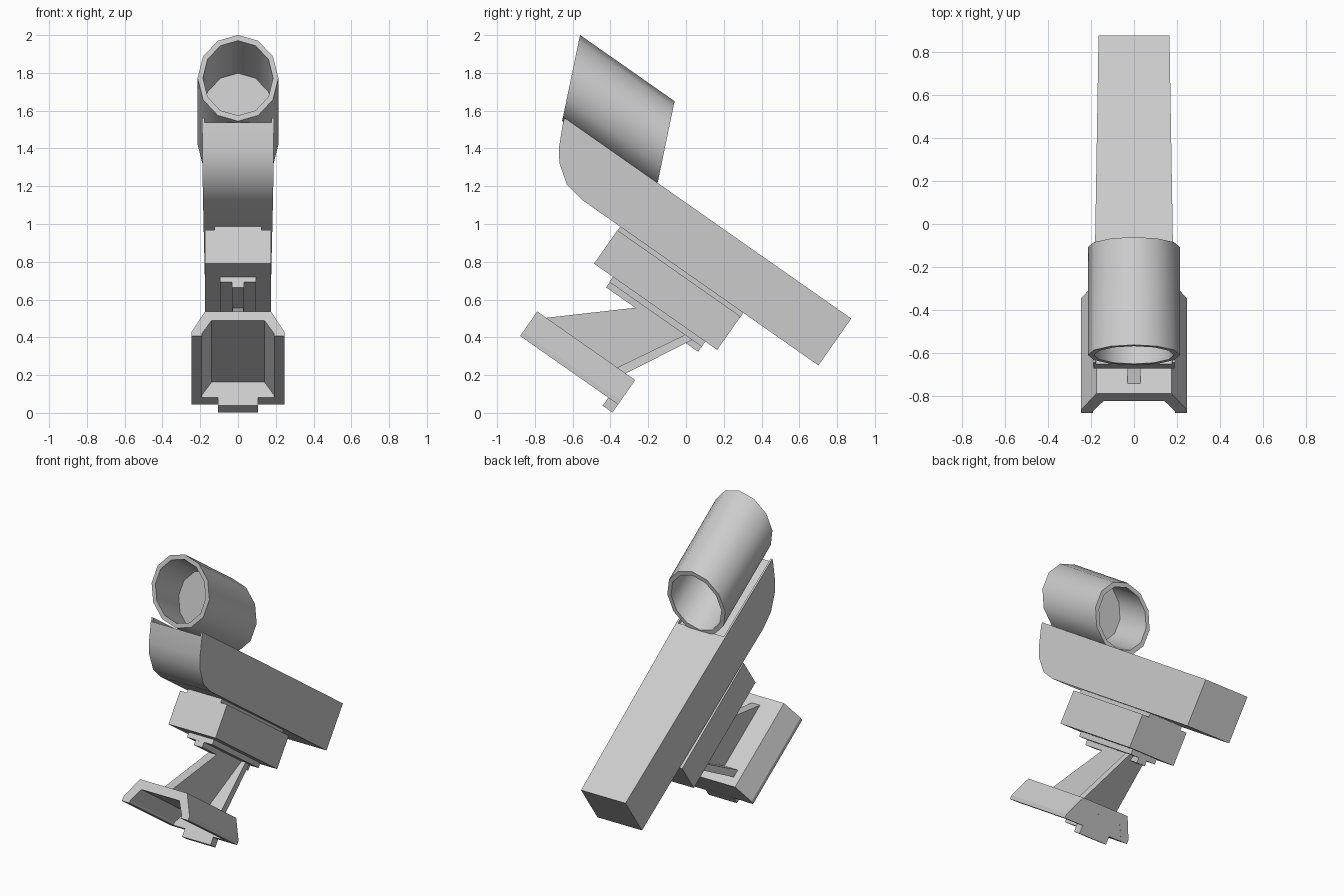
import bpy, bmesh, math

cube = bpy.data.objects.get("Cube")
if cube:
    bpy.data.objects.remove(cube)

TILT = math.radians(-35)   # everything is modelled level, then pitched

grey = bpy.data.materials.new("plain grey")
grey.use_nodes = True
grey.diffuse_color = (0.6, 0.6, 0.6, 1)
grey.node_tree.nodes["Principled BSDF"].inputs["Base Color"].default_value = (0.6, 0.6, 0.6, 1)


def finish(name, bm, smooth=False):
    bmesh.ops.recalc_face_normals(bm, faces=bm.faces[:])
    mesh = bpy.data.meshes.new(name)
    bm.to_mesh(mesh)
    bm.free()
    mesh.materials.append(grey)
    obj = bpy.data.objects.new(name, mesh)
    bpy.context.collection.objects.link(obj)
    obj.rotation_euler.x = TILT
    if smooth:
        bpy.ops.object.select_all(action='DESELECT')
        obj.select_set(True)
        bpy.context.view_layer.objects.active = obj
        bpy.ops.object.shade_smooth_by_angle(angle=math.radians(35))
    return obj


def loft(name, rings, smooth=False, closed=False):
    """Skin equal-length rings; cap the ends, or join last to first."""
    bm = bmesh.new()
    loops = [[bm.verts.new(p) for p in ring] for ring in rings]
    pairs = list(zip(loops, loops[1:]))
    if closed:
        pairs.append((loops[-1], loops[0]))
    else:
        bm.faces.new(loops[0])
        bm.faces.new(loops[-1])
    for a, b in pairs:
        for i in range(len(a)):
            j = (i + 1) % len(a)
            bm.faces.new((a[i], a[j], b[j], b[i]))
    return finish(name, bm, smooth)


def side_prism(name, profile, x0, x1, smooth=False):
    """Side profile extruded across x; x0 and x1 are functions of length."""
    return loft(name, [[(x(u), u, v) for u, v in profile] for x in (x0, x1)], smooth)


def box(name, half, u0, u1, v0, v1):
    return side_prism(name, [(u0, v0), (u1, v0), (u1, v1), (u0, v1)],
                      lambda u: -half, lambda u: half)


def cross_prism(name, section, u0, u1):
    """Cross-section in x and height, extruded along the length."""
    return loft(name, [[(x, u, v) for x, v in section] for u in (u0, u1)])


# Main body: long tapering bar, rounded nose, shallow groove under the tube
def half(u):
    return 0.1705 - 0.0135 * u


FLOOR, TOP, STEP = 0.886, 0.911, -0.83
side_prism("body",
           [(-1.415, FLOOR), (STEP, FLOOR), (STEP, TOP), (0.43, TOP), (0.43, 0.608),
            (-1.099, 0.608), (-1.211, 0.629), (-1.309, 0.700), (-1.358, 0.768)],
           lambda u: -half(u), half, smooth=True)
for side, label in ((1, "left"), (-1, "right")):
    side_prism("groove_rim_" + label,
               [(-1.415, FLOOR), (STEP, FLOOR), (STEP, TOP), (-1.422, TOP)],
               lambda u: side * (half(u) - 0.012), lambda u: side * half(u))

# Sighting tube with raked ends, and the disc across its middle
SIDES, AXIS, RAKE = 12, 1.103, -0.43
OUTER, INNER = 0.214, 0.186


def ring(radius, u):
    pts = []
    for i in range(SIDES):
        a = 2 * math.pi * i / SIDES
        h = radius * math.sin(a)
        pts.append((radius * math.cos(a), u + RAKE * h, AXIS + h))
    return pts


FRONT, BACK = -1.515, -0.904
loft("tube", [ring(OUTER, FRONT), ring(OUTER, BACK), ring(INNER, BACK), ring(INNER, FRONT)],
     smooth=True, closed=True)
MID = (FRONT + BACK) / 2
loft("tube_disc", [ring(INNER, MID - 0.005), ring(INNER, MID + 0.005)])

# Block under the body, with its spacer and stepped rail
box("spacer", 0.125, -0.85, -0.055, 0.575, 0.612)
box("block", 0.174, -0.852, -0.056, 0.368, 0.584)
box("rail_plate", 0.094, -0.73, -0.133, 0.335, 0.37)
box("rail_stem", 0.031, -0.728, -0.133, 0.302, 0.337)

# Strut: thin web with a flaring rear flange
side_prism("strut_web", [(-0.904, -0.02), (-0.41, -0.02), (-0.24, 0.31), (-0.53, 0.31)],
           lambda u: -0.03, lambda u: 0.03)
loft("strut_flange", [[(-w, a, v), (w, a, v), (w, b, v), (-w, b, v)]
                      for w, a, b, v in ((0.13, -0.437, -0.383, -0.015),
                                         (0.06, -0.241, -0.194, 0.337))])

# Base: inverted channel closed at the rear, with a small tab below
outer = [(0.245, -0.17), (0.245, -0.143), (0.175, -0.012)]
inner = [(0.14, -0.07), (0.19, -0.152), (0.19, -0.17)]


def mirrored(points):
    return points + [(-x, v) for x, v in reversed(points)]


cross_prism("base_channel", mirrored(outer) + mirrored(inner[::-1])[::-1], -0.953, -0.32)
cross_prism("base_rear_wall", mirrored(inner[::-1]), -0.383, -0.321)
box("base_tab", 0.105, -0.383, -0.32, -0.222, -0.165)
